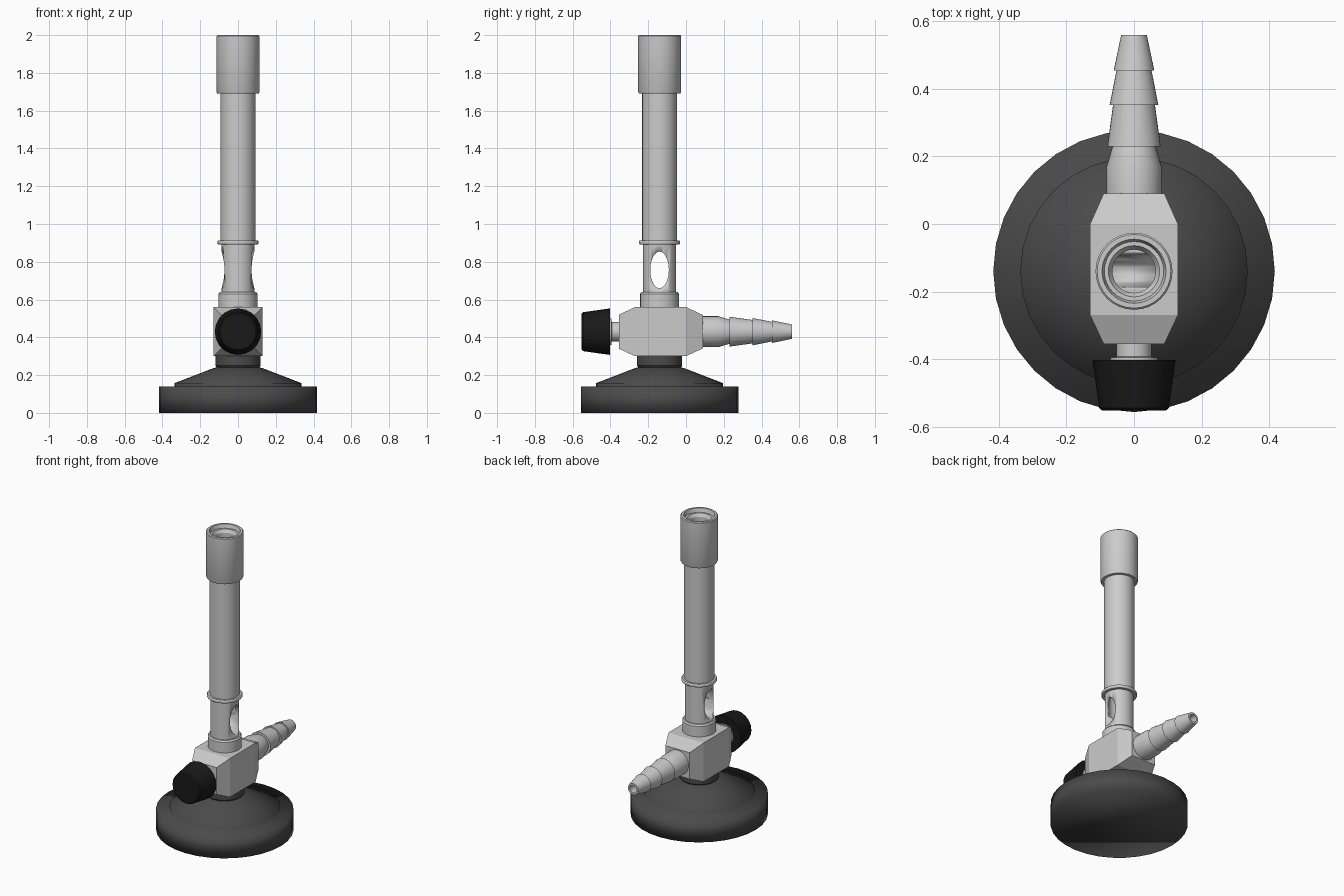
import bpy, bmesh
from math import cos, sin, pi, radians
from mathutils import Matrix, Vector

if "Cube" in bpy.data.objects:
    bpy.data.objects.remove(bpy.data.objects["Cube"])

AXIS_Y = -0.14    # vertical axis of base and tube
VALVE_Z = 0.43    # height of the horizontal valve axis


def finish(name, bm, color=None, smooth=30):
    bmesh.ops.recalc_face_normals(bm, faces=bm.faces)
    mesh = bpy.data.meshes.new(name)
    bm.to_mesh(mesh)
    bm.free()
    obj = bpy.data.objects.new(name, mesh)
    bpy.context.collection.objects.link(obj)
    if color:
        mat = bpy.data.materials.new(name + "_paint")
        mat.diffuse_color = (*color, 1)
        mat.use_nodes = True
        mat.node_tree.nodes["Principled BSDF"].inputs["Base Color"].default_value = mat.diffuse_color
        mesh.materials.append(mat)
    bpy.ops.object.select_all(action='DESELECT')
    obj.select_set(True)
    bpy.context.view_layer.objects.active = obj
    if smooth:
        bpy.ops.object.shade_smooth_by_angle(angle=radians(smooth))
    return obj


def lathe(name, profile, sides=32, horizontal=False, color=None, smooth=30):
    """Revolve (radius, position) points; both ends are capped flat."""
    bm = bmesh.new()
    rings = []
    for r, h in profile:
        ring = []
        for i in range(sides):
            a = 2 * pi * i / sides
            u, v = r * cos(a), r * sin(a)
            co = (u, h, VALVE_Z + v) if horizontal else (u, AXIS_Y + v, h)
            ring.append(bm.verts.new(co))
        rings.append(ring)
    for a, b in zip(rings, rings[1:]):
        for i in range(sides):
            j = (i + 1) % sides
            bm.faces.new((a[i], a[j], b[j], b[i]))
    bm.faces.new(rings[0])
    bm.faces.new(rings[-1])
    return finish(name, bm, color, smooth)


DARK = (0.07, 0.07, 0.07)
BLACK = (0.01, 0.01, 0.01)

# Heavy round foot with raised cone, and the neck under the valve
lathe("base", [(0.417, 0), (0.417, 0.14), (0.337, 0.14), (0.337, 0.157),
               (0.13, 0.237), (0.10, 0.245)], color=DARK, smooth=100)
lathe("base_neck", [(0.108, 0.235), (0.12, 0.25), (0.12, 0.31)], color=DARK)

# Valve block: box section with tapered ends
bm = bmesh.new()
rings = []
for y, w, h in [(-0.355, 0.09, 0.09), (-0.27, 0.13, 0.13),
                (0.0, 0.13, 0.13), (0.09, 0.09, 0.088)]:
    rings.append([bm.verts.new((sx * w, y, VALVE_Z + sz * h))
                  for sx, sz in ((-1, -1), (1, -1), (1, 1), (-1, 1))])
for a, b in zip(rings, rings[1:]):
    for i in range(4):
        j = (i + 1) % 4
        bm.faces.new((a[i], a[j], b[j], b[i]))
bm.faces.new(rings[0])
bm.faces.new(rings[-1])
finish("valve_block", bm, smooth=0)

# Control knob on its stem
lathe("valve_stem", [(0.052, -0.34), (0.052, -0.393), (0.07, -0.395),
                     (0.07, -0.41)], horizontal=True)
lathe("knob", [(0.123, -0.403), (0.103, -0.545), (0.095, -0.552)],
      sides=20, horizontal=True, color=BLACK)

# Barbed hose connector with a bored tip
lathe("hose_barb", [(0.082, 0.08), (0.082, 0.17), (0.064, 0.23),
                    (0.079, 0.23), (0.062, 0.353), (0.072, 0.353),
                    (0.052, 0.455), (0.06, 0.455), (0.038, 0.56),
                    (0.025, 0.56), (0.025, 0.40)], horizontal=True)

# Collar, burner tube, ring and cap as one bored profile
tube = lathe("burner_tube", [
    (0.103, 0.55), (0.103, 0.63), (0.096, 0.64), (0.087, 0.64),
    (0.087, 0.892), (0.105, 0.892), (0.109, 0.898), (0.109, 0.907),
    (0.105, 0.913), (0.092, 0.913), (0.092, 1.692), (0.110, 1.692),
    (0.114, 1.70), (0.114, 1.995), (0.109, 2.0), (0.095, 2.0),
    (0.088, 1.975), (0.076, 1.975), (0.064, 1.955), (0.064, 0.757)])

# Oval air hole cut straight through the tube
bm = bmesh.new()
bmesh.ops.create_cone(bm, cap_ends=True, segments=32, radius1=1, radius2=1, depth=1)
bm.transform(Matrix.Translation((0, AXIS_Y, 0.757))
             @ Matrix.Diagonal((0.5, 0.049, 0.097, 1))
             @ Matrix.Rotation(pi / 2, 4, 'Y'))
cutter = finish("air_hole_cutter", bm)
cutter.hide_render = True
mod = tube.modifiers.new("air_hole", 'BOOLEAN')
mod.operation = 'DIFFERENCE'
mod.solver = 'EXACT'
mod.object = cutter
bpy.context.view_layer.objects.active = tube
bpy.ops.object.modifier_move_to_index(modifier="air_hole", index=0)
bpy.ops.object.modifier_apply(modifier="air_hole")
bpy.data.objects.remove(cutter)
